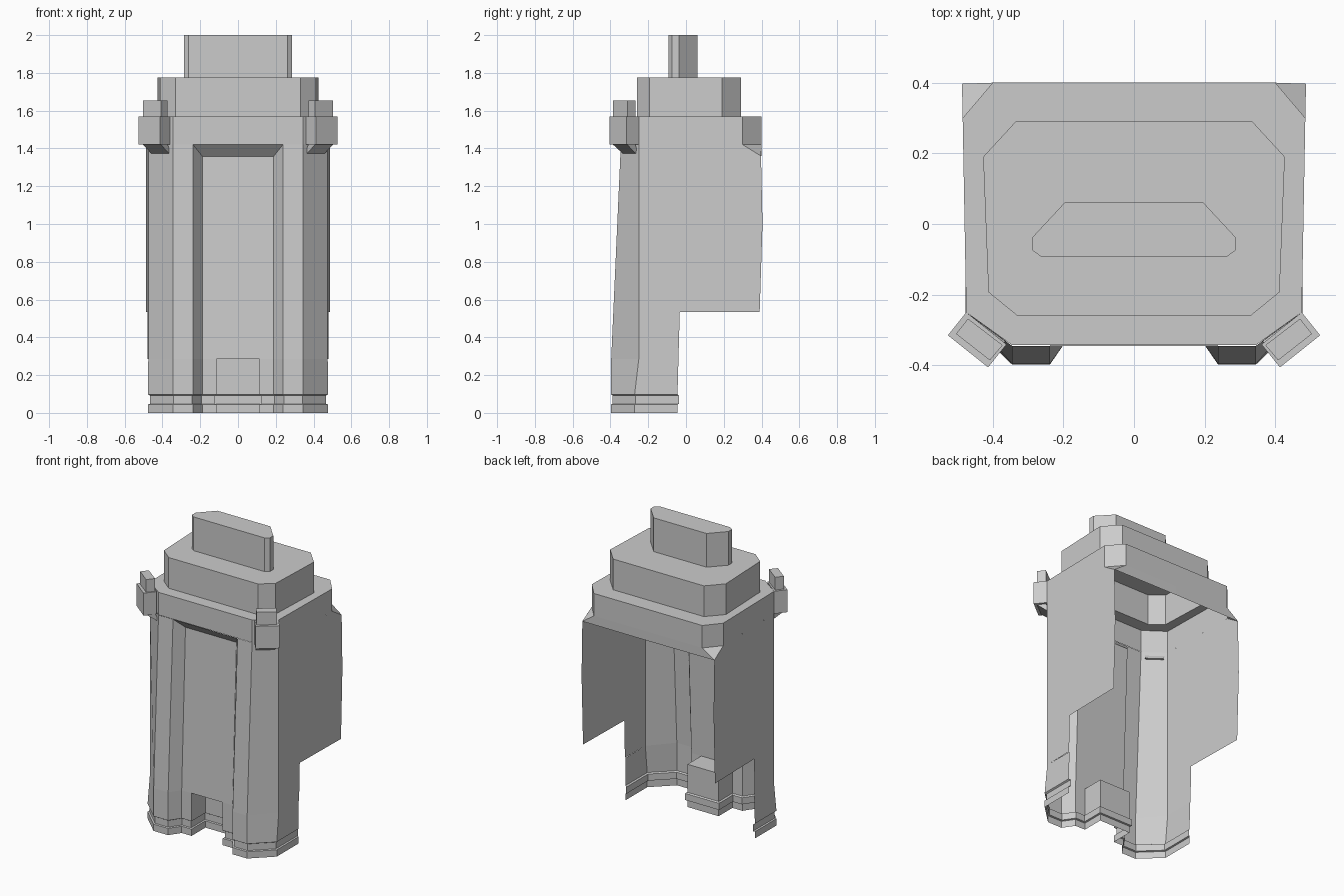
import bpy, bmesh
from mathutils import Vector

if "Cube" in bpy.data.objects:
    bpy.data.objects.remove(bpy.data.objects["Cube"])


def make(name, polys, mirror=True):
    """Mesh object from point loops, welded, optionally mirrored over x = 0."""
    bm = bmesh.new()
    for p in polys:
        bm.faces.new([bm.verts.new(v) for v in p])
    bmesh.ops.remove_doubles(bm, verts=bm.verts, dist=1e-5)
    me = bpy.data.meshes.new(name)
    bm.to_mesh(me)
    bm.free()
    ob = bpy.data.objects.new(name, me)
    bpy.context.collection.objects.link(ob)
    if mirror:
        ob.modifiers.new("Mirror", 'MIRROR')
    return ob


def loft(rows, closed=False):
    """Quads between successive rows, bottom to top."""
    out = []
    for a, b in zip(rows, rows[1:]):
        n = len(a)
        for i in range(n if closed else n - 1):
            j = (i + 1) % n
            out.append([a[i], a[j], b[j], b[i]])
    return out


def at(pts, z):
    return [(x, y, z) for x, y in pts]


def inset(pts, d):
    """Mitred inward offset of an open profile."""
    P = [Vector(p) for p in pts]
    N = [Vector((-(b - a).y, (b - a).x)).normalized() for a, b in zip(P, P[1:])]
    res = []
    for i, p in enumerate(P):
        n1, n2 = N[max(i - 1, 0)], N[min(i, len(N) - 1)]
        m = (n1 + n2).normalized()
        res.append(tuple(p + m * d / m.dot(n1)))
    return res


def full(half):
    """Half outline (front to back, right side) to a closed counter-clockwise ring."""
    return half + [(-x, y) for x, y in reversed(half)]


# Stepped roof: three chamfered tiers, hollow underneath
tier3 = full([(0.345, -0.343), (0.475, -0.25), (0.485, 0.30), (0.40, 0.40)])
tier2 = full([(0.33, -0.26), (0.412, -0.193), (0.427, 0.19), (0.335, 0.29)])
tier1 = full([(0.262, -0.093), (0.287, -0.075), (0.287, -0.037), (0.195, 0.062)])
rows = [at(tier3, 1.42), at(tier3, 1.57), at(tier2, 1.57), at(tier2, 1.775),
        at(tier1, 1.775), at(tier1, 2.0)]
make("stepped_roof", loft(rows, True) + [rows[-1]], mirror=False)

# Lip under the rear edge of the roof, with corner triangles
tip = (0.487, 0.397, 1.36)
make("rear_lip", [
    [(0.40, 0.40, 1.42), (0, 0.40, 1.42), (0, 0.40, 1.36), tip],
    [(0.485, 0.30, 1.42), (0.40, 0.40, 1.42), tip]])

# Plinth: pillars, jambs and door alcove share one profile with a groove
DOOR, PANEL, Z = 0.115, -0.325, 0.285
alcove = [(0, -0.18), (DOOR, -0.18), (DOOR, PANEL), (0.188, PANEL)]
foot = alcove + [(0.238, -0.398), (0.345, -0.398), (0.477, -0.272), (0.477, -0.045)]
head = alcove + [(0.238, -0.396), (0.345, -0.396), (0.475, -0.25), (0.475, -0.04)]
groove = inset(foot, 0.01)
groove[-1] = (groove[-1][0], -0.037)
make("plinth", loft([at(foot, 0), at(foot, 0.045), at(groove, 0.048), at(groove, 0.092),
                     at(foot, 0.098), at(head, Z)]))
make("alcove_ceiling", [[(0, PANEL, Z), (DOOR, PANEL, Z), (DOOR, -0.18, Z), (0, -0.18, Z)]])

# Leaning front wall with recessed panel and sloped recess ceiling
low = [(0, PANEL, Z), (0.188, PANEL, Z)] + at(head[4:7], Z)
top = [(0, -0.285, 1.357), (0.188, -0.285, 1.357),
       (0.238, -0.345, 1.42), (0.345, -0.345, 1.42), (0.475, -0.25, 1.42)]
make("front_wall", loft([low, top]) + [[top[0], top[1], top[2], (0, -0.345, 1.42)]])

# Side walls, stepped up at the rear
side = [(-0.25, Z), (-0.04, Z), (-0.033, 0.535), (0.39, 0.535), (0.405, 1.0),
        (0.397, 1.36), (0.30, 1.42), (-0.25, 1.42)]
make("side_wall", [[(0.475 + 0.0185 * (y + 0.25), y, z) for y, z in side]])


# Angled brackets on the front corners: box, cap and wedge
def block(name, low, high, z0, z1):
    rows = [at(low, z0), at(high, z1)]
    make(name, loft(rows, True) + [rows[1], rows[0][::-1]])


box = [(0.413, -0.406), (0.527, -0.315), (0.475, -0.25), (0.361, -0.341)]
cap = [(0.408, -0.386), (0.504, -0.311), (0.470, -0.268), (0.372, -0.343)]
wedge = [(0.362, -0.331), (0.455, -0.263), (0.448, -0.252), (0.355, -0.320)]
block("corner_bracket", box, box, 1.42, 1.57)
block("bracket_cap", cap, cap, 1.57, 1.655)
block("bracket_wedge", wedge, cap, 1.37, 1.42)
